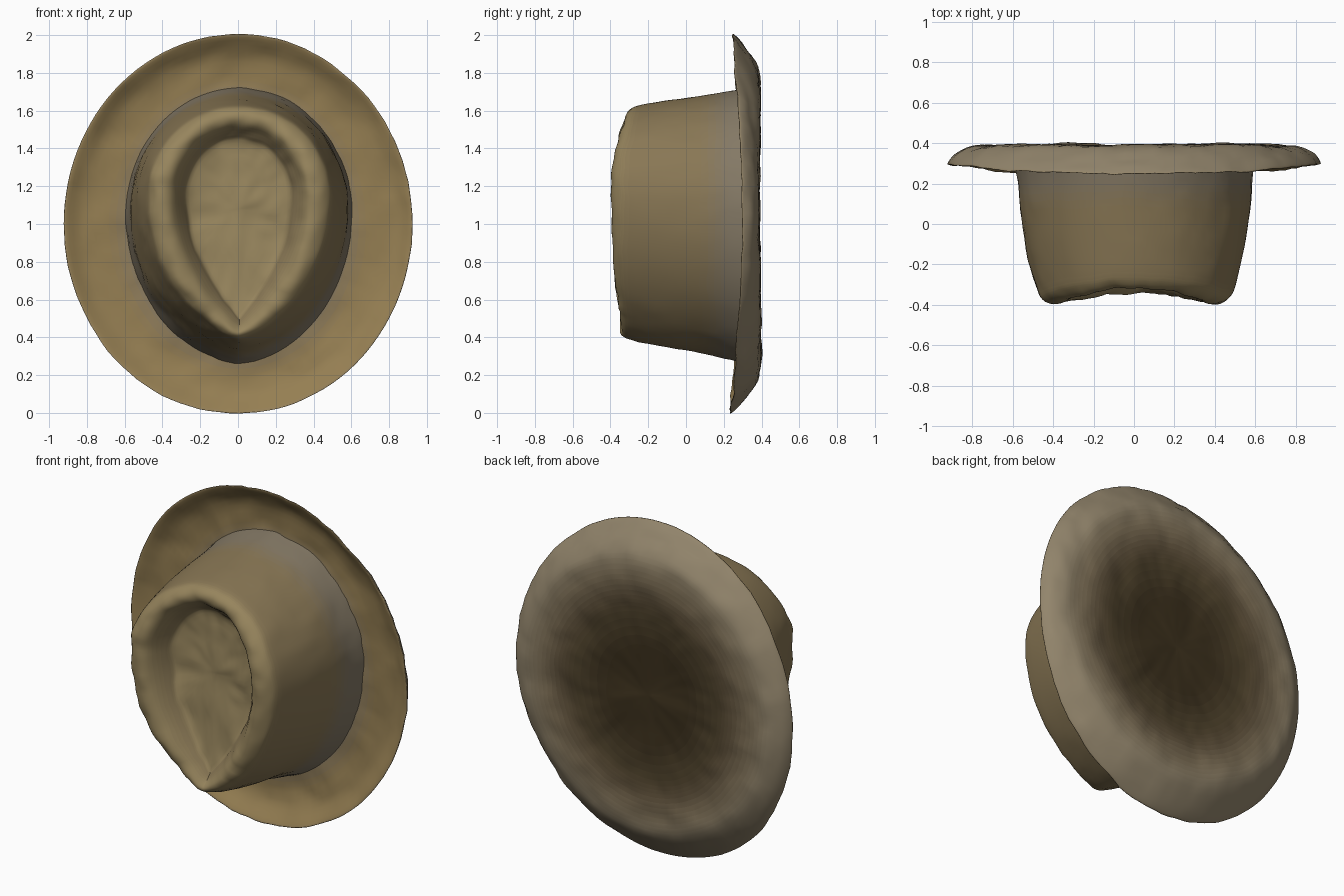
import bpy, bmesh, math
from mathutils import Vector, noise

N = 112
FELT, CROWN, BAND = (0.30, 0.21, 0.085), (0.25, 0.185, 0.09), (0.23, 0.19, 0.13)
DENT, UNDER, DARK = (0.31, 0.235, 0.11), (0.29, 0.235, 0.15), (0.045, 0.03, 0.012)


def ring(w, top, bottom, zc, pinch, y_side, y_top, y_bottom):
    """Teardrop loop facing -y; pinch > 1 sharpens its lower end."""
    pts = []
    for i in range(N):
        a = math.tau * i / N
        c, s = math.cos(a), math.sin(a)
        if c >= 0:
            x, z, y_end = w * s, zc + (top - zc) * c, y_top
        else:
            x = w * math.copysign(abs(s) ** pinch, s)
            z, y_end = zc + (zc - bottom) * c, y_bottom
        pts.append(Vector((x, y_side + (y_end - y_side) * c * c, z)))
    return pts


def loft(name, rings, colours, wobble, cap_y, steps=4):
    """Smoothly interpolate ring parameters and colours, then skin them."""
    rows, mats = [], []
    me = bpy.data.meshes.new(name)
    for k in range(len(rings) - 1):
        p = [rings[max(0, min(len(rings) - 1, k + d))] for d in (-1, 0, 1, 2)]
        for j in range(steps):
            t = j / steps
            rows.append([0.5 * (2 * b + (c - a) * t + (2*a - 5*b + 4*c - d) * t*t
                                + (3*b - a - 3*c + d) * t**3)
                         for a, b, c, d in zip(*p)])
            rgb = tuple(round(v, 3) for v in
                        Vector(colours[k]).lerp(Vector(colours[k + 1]), t + 0.5 / steps))
            if rgb not in mats:
                m = bpy.data.materials.new(f"{name}_felt")
                m.diffuse_color = (*rgb, 1)
                me.materials.append(m)
                mats.append(rgb)
            rows[-1].append(mats.index(rgb))
    rows.append(list(rings[-1]) + [0])
    bm = bmesh.new()
    loops = []
    for r in rows:
        loop = []
        for p in ring(*r[:8]):
            # hand-worn unevenness in the felt
            n = noise.noise(p * 5) + 0.6 * noise.noise(p * 14)
            loop.append(bm.verts.new(p + Vector((0.4 * n, n, 0.4 * n)) * wobble))
        loops.append(loop)
    for r, a, b in zip(rows, loops, loops[1:]):
        for i in range(N):
            j = (i + 1) % N
            bm.faces.new((a[i], a[j], b[j], b[i])).material_index = r[8]
    mid = bm.verts.new((0, cap_y, rings[-1][3]))
    for i in range(N):
        f = bm.faces.new((loops[-1][i], loops[-1][(i + 1) % N], mid))
        f.material_index = len(mats) - 1
    for f in bm.faces:
        f.smooth = True
    bmesh.ops.recalc_face_normals(bm, faces=bm.faces)
    bm.to_mesh(me)
    bm.free()
    ob = bpy.data.objects.new(name, me)
    bpy.context.collection.objects.link(ob)
    return ob


# Brim: front face, curled edge, back face and very shallow dark lining
brim_rings = [
    (0.54, 1.66, 0.34, 1.0, 1.05, 0.335, 0.325, 0.30),
    (0.68, 1.76, 0.20, 1.0, 1.0, 0.345, 0.335, 0.31),
    (0.82, 1.89, 0.10, 1.0, 1.0, 0.335, 0.315, 0.29),
    (0.91, 1.99, 0.01, 1.0, 1.0, 0.295, 0.25, 0.235),
    (0.92, 2.00, 0.00, 1.0, 1.0, 0.305, 0.255, 0.24),
    (0.885, 1.94, 0.06, 1.0, 1.0, 0.345, 0.31, 0.30),
    (0.81, 1.84, 0.17, 1.0, 1.0, 0.383, 0.38, 0.38),
    (0.70, 1.72, 0.28, 1.0, 1.0, 0.393, 0.393, 0.393),
    (0.58, 1.60, 0.40, 1.0, 1.0, 0.388, 0.388, 0.388),
    (0.48, 1.50, 0.50, 1.0, 1.0, 0.38, 0.38, 0.38),
    (0.28, 1.30, 0.70, 1.0, 1.0, 0.37, 0.37, 0.37),
    (0.03, 1.03, 0.97, 1.0, 1.0, 0.365, 0.365, 0.365),
]
loft("brim", brim_rings,
     [BAND, FELT, FELT, FELT, UNDER, UNDER, UNDER, (0.22, 0.17, 0.10),
      (0.12, 0.085, 0.045), (0.08, 0.057, 0.026), DARK, DARK], 0.012, 0.365)

# Crown: tapered teardrop wall, rounded crest and sunken top dent
crown_rings = [
    (0.60, 1.72, 0.26, 1.05, 1.1, 0.35, 0.34, 0.32),
    (0.58, 1.70, 0.29, 1.07, 1.15, 0.22, 0.22, 0.21),
    (0.57, 1.68, 0.32, 1.09, 1.2, 0.07, 0.09, 0.08),
    (0.54, 1.655, 0.345, 1.12, 1.25, -0.12, -0.08, -0.10),
    (0.495, 1.63, 0.385, 1.14, 1.32, -0.31, -0.24, -0.28),
    (0.465, 1.61, 0.405, 1.15, 1.36, -0.37, -0.29, -0.33),
    (0.41, 1.575, 0.425, 1.15, 1.5, -0.395, -0.315, -0.345),
    (0.355, 1.53, 0.45, 1.15, 1.7, -0.375, -0.30, -0.33),
    (0.30, 1.475, 0.48, 1.15, 2.0, -0.28, -0.235, -0.30),
    (0.26, 1.43, 0.53, 1.14, 2.0, -0.225, -0.205, -0.27),
    (0.13, 1.28, 0.80, 1.10, 1.5, -0.215, -0.21, -0.235),
    (0.02, 1.10, 1.06, 1.08, 1.0, -0.22, -0.22, -0.22),
]
crown = loft("crown", crown_rings,
             [BAND, BAND, CROWN, CROWN, CROWN, DENT, DENT, DENT,
              CROWN, DENT, DENT, DENT], 0.014, -0.22)
crown.location.x = 0.005
